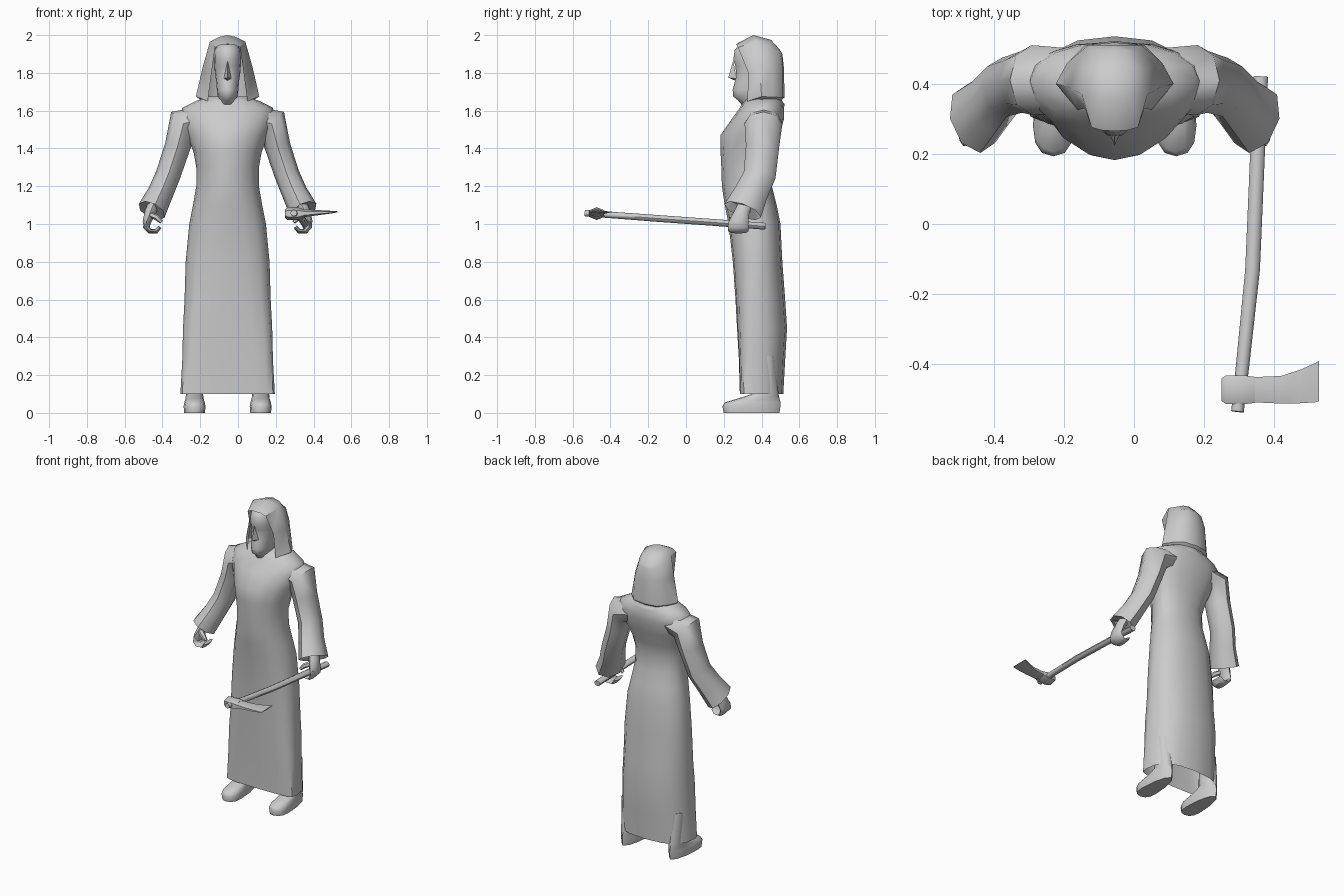
import bpy, math
from mathutils import Vector

CX = -0.055  # body centre line
cloth = bpy.data.materials.new("plain_grey")
cloth.diffuse_color = (0.6, 0.6, 0.6, 1)


def make(name, verts, faces, angle=50):
    me = bpy.data.meshes.new(name)
    me.from_pydata(verts, [], faces)
    me.materials.append(cloth)
    ob = bpy.data.objects.new(name, me)
    bpy.context.collection.objects.link(ob)
    bpy.context.view_layer.objects.active = ob
    ob.select_set(True)
    bpy.ops.object.mode_set(mode='EDIT')
    bpy.ops.mesh.select_all(action='SELECT')
    bpy.ops.mesh.remove_doubles(threshold=0.0005)
    bpy.ops.mesh.normals_make_consistent(inside=False)
    bpy.ops.object.mode_set(mode='OBJECT')
    bpy.ops.object.shade_smooth_by_angle(angle=math.radians(angle))
    ob.select_set(False)
    return ob


def loft(name, rings, cap0=True, cap1=True, angle=50):
    n = len(rings[0])
    verts = [v for r in rings for v in r]
    faces = [(k * n + i, k * n + (i + 1) % n, (k + 1) * n + (i + 1) % n, (k + 1) * n + i)
             for k in range(len(rings) - 1) for i in range(n)]
    if cap0:
        faces.append(tuple(range(n)))
    if cap1:
        faces.append(tuple(range(len(verts) - n, len(verts))))
    return make(name, verts, faces, angle)


def slice_ring(cx, z, hw, yf, yb, ym, pf=2, pb=2, n=16):
    """Level cross-section with its own front and back roundness."""
    out = []
    for i in range(n):
        a = 2 * math.pi * i / n
        c, s = math.cos(a), math.sin(a)
        e = 2 / (pb if s > 0 else pf)
        d = (yb - ym) if s > 0 else (ym - yf)
        out.append((cx + hw * math.copysign(abs(c) ** e, c),
                    ym + d * math.copysign(abs(s) ** e, s), z))
    return out


def tube(name, path, n=8, **kw):
    """Path points are (x, y, z, radius_a, radius_b)."""
    pts = [Vector(p[:3]) for p in path]
    rings = []
    for i, p in enumerate(path):
        t = (pts[min(i + 1, len(pts) - 1)] - pts[max(i - 1, 0)]).normalized()
        ref = Vector((0, 1, 0)) if abs(t.y) < 0.9 else Vector((0, 0, 1))
        a = t.cross(ref).normalized()
        b = a.cross(t)
        rings.append([pts[i] + a * p[3] * math.cos(2 * math.pi * k / n)
                      + b * p[4] * math.sin(2 * math.pi * k / n) for k in range(n)])
    return loft(name, rings, **kw)


# Robe: z, half width, front, back, widest y, front and back roundness
robe = [(0.10, .25, .285, .515, .34, 4, 2.6), (0.28, .24, .28, .525, .34, 3.6, 2.5),
        (0.45, .236, .27, .535, .35, 3.2, 2.4), (0.60, .228, .262, .525, .36, 2.8, 2.3),
        (0.80, .222, .248, .51, .37, 2.5, 2.2), (1.00, .203, .225, .50, .37, 2.3, 2.2),
        (1.10, .183, .205, .48, .36, 2.2, 2.2), (1.20, .166, .19, .455, .35, 2, 2.2),
        (1.30, .166, .187, .445, .35, 2, 2.2), (1.38, .18, .183, .465, .36, 2, 2.3),
        (1.47, .215, .182, .495, .38, 1.8, 2.4), (1.56, .25, .245, .52, .40, 2, 2.3),
        (1.615, .24, .285, .52, .41, 2, 2), (1.65, .17, .305, .51, .41, 2, 2),
        (1.675, .11, .33, .50, .41, 2, 2)]
loft("robe", [slice_ring(CX, *r) for r in robe], cap0=False)

# Head: neck, chin, cheeks, brow and crown
head = [(1.60, .05, .32, .44, .38), (1.655, .04, .275, .44, .36), (1.675, .053, .25, .44, .34),
        (1.71, .057, .247, .45, .33), (1.75, .060, .258, .46, .34), (1.80, .067, .265, .47, .35),
        (1.835, .070, .262, .47, .35), (1.87, .072, .25, .47, .35), (1.92, .070, .258, .46, .35),
        (1.95, .050, .28, .44, .36)]
loft("head", [slice_ring(CX, *r) for r in head], angle=60)

# Nose wedge
make("nose", [(CX, .25, 1.865), (CX - .02, .268, 1.77), (CX + .02, .268, 1.77), (CX, .224, 1.775),
              (CX, .27, 1.755)],
     [(0, 1, 3), (0, 3, 2), (1, 4, 3), (4, 2, 3)])

# Hood: arches from the face opening to the back seam, right half then mirrored
arches = [[(.105, .325, 1.65), (.085, .33, 1.80), (.066, .275, 1.935), (.035, .267, 1.95), (0, .265, 1.952)],
          [(.168, .40, 1.675), (.132, .39, 1.83), (.094, .37, 1.965), (.045, .36, 1.99), (0, .355, 2.0)],
          [(.135, .46, 1.672), (.110, .455, 1.83), (.085, .44, 1.935), (.045, .45, 1.965), (0, .45, 1.975)],
          [(.085, .51, 1.67), (.075, .51, 1.83), (.060, .495, 1.91), (.035, .495, 1.92), (0, .495, 1.925)],
          [(0, .522, 1.67), (0, .518, 1.83), (0, .51, 1.90), (0, .505, 1.91), (0, .495, 1.925)]]
arches = [[(a[0][0] * .6, .41 + (a[0][1] - .41) * .6, 1.63)] + a for a in arches]
hv, hf = [], []
for side in (1, -1):
    base = len(hv)
    hv += [(CX + side * x, y, z) for a in arches for x, y, z in a]
    for i in range(4):
        for j in range(5):
            q = base + i * 6 + j
            hf.append((q, q + 1, q + 7, q + 6))
make("hood", hv, hf, 45)

# Collar roll under the hood at the nape
loft("collar", [slice_ring(CX, 1.59, .16, .33, .515, .42), slice_ring(CX, 1.635, .15, .33, .522, .42),
                slice_ring(CX, 1.66, .11, .34, .50, .42)])

for side, tag in ((1, "right"), (-1, "left")):
    def path(pts):
        return [(CX + side * p[0],) + tuple(p[1:]) for p in pts]

    # Sleeve with a flared cuff, turned inwards at the opening
    tube(tag + "_sleeve", path([
        (.12, .41, 1.555, .07, .09), (.235, .41, 1.53, .09, .10), (.265, .405, 1.41, .068, .088),
        (.315, .39, 1.26, .066, .086), (.355, .345, 1.165, .068, .09), (.402, .30, 1.07, .077, .105),
        (.385, .32, 1.11, .055, .08)]), n=8)
    # Palm, curled fingers and thumb
    tube(tag + "_palm", path([(.385, .32, 1.12, .03, .035), (.41, .295, 1.06, .03, .04),
                              (.428, .28, 1.01, .022, .052), (.428, .28, .98, .015, .045)]))
    tube(tag + "_fingers", path([(.43, .277, 1.015, .015, .05), (.432, .277, .985, .016, .055),
                                 (.412, .277, .962, .014, .055), (.378, .277, .962, .013, .05),
                                 (.358, .277, .985, .010, .045)]))
    tube(tag + "_thumb", path([(.41, .27, 1.05, .016, .02), (.375, .245, 1.035, .016, .018),
                               (.35, .24, 1.01, .010, .012)]), n=6)
    # Shoe rising into the ankle
    fx = CX + side * .175
    foot = [(0, .055, .20, .495, .28, 2.4, 2), (.035, .058, .193, .50, .28, 2.4, 2),
            (.055, .054, .205, .50, .29, 2.2, 2), (.075, .048, .27, .495, .36, 2, 2),
            (.10, .045, .35, .49, .42, 2, 2), (.30, .05, .36, .47, .42, 2, 2)]
    loft(tag + "_shoe", [slice_ring(fx, *f, n=12) for f in foot])

# Axe handle, slightly bowed
tube("axe_handle", [(.361, .42, .988, .021, .018), (.350, .15, 1.008, .021, .018),
                    (.338, -.13, 1.028, .021, .018), (.31, -.40, 1.048, .019, .017),
                    (.295, -.535, 1.058, .018, .017)])


def blade_ring(x, y0, y1, z, hz):
    ym = (y0 + y1) / 2
    return [(x, y0, z - hz * .5), (x, y0, z + hz * .5), (x, ym, z + hz),
            (x, y1, z + hz * .5), (x, y1, z - hz * .5), (x, ym, z - hz)]


# Axe collar around the handle, then the thin blade
loft("axe_collar", [blade_ring(.250, -.505, -.44, 1.055, .022), blade_ring(.262, -.513, -.432, 1.055, .034),
                    blade_ring(.318, -.513, -.432, 1.055, .034), blade_ring(.345, -.51, -.436, 1.056, .024)])
loft("axe_blade", [blade_ring(.335, -.508, -.437, 1.056, .022), blade_ring(.42, -.512, -.433, 1.06, .014),
                   blade_ring(.475, -.511, -.415, 1.062, .009), blade_ring(.52, -.508, -.395, 1.064, .004),
                   blade_ring(.527, -.505, -.39, 1.064, .003)])
